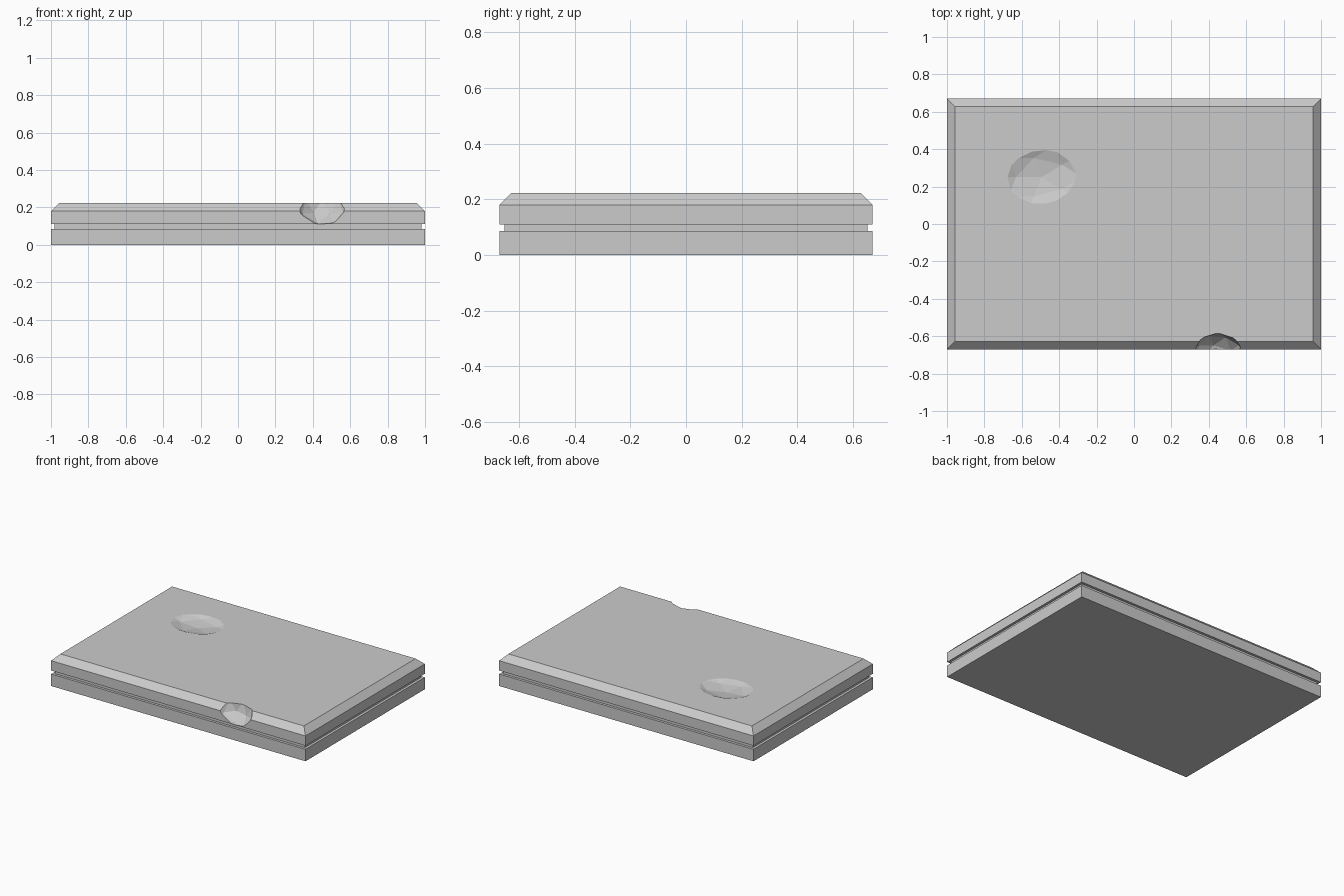
import bpy, bmesh, random
from mathutils import Vector

if "Cube" in bpy.data.objects:
    bpy.data.objects.remove(bpy.data.objects["Cube"])

random.seed(4)
HX, HY = 1.0, 0.67


def stepped_slab(name, profile):
    """Stack rectangular rings given as (inset, z) and cap both ends."""
    bm = bmesh.new()
    rings = []
    for inset, z in profile:
        x, y = HX - inset, HY - inset
        rings.append([bm.verts.new((sx * x, sy * y, z))
                      for sx, sy in ((-1, -1), (1, -1), (1, 1), (-1, 1))])
    for a, b in zip(rings, rings[1:]):
        for i in range(4):
            j = (i + 1) % 4
            bm.faces.new((a[i], a[j], b[j], b[i]))
    bm.faces.new(rings[0][::-1])
    bm.faces.new(rings[-1])
    mesh = bpy.data.meshes.new(name)
    bm.to_mesh(mesh)
    bm.free()
    obj = bpy.data.objects.new(name, mesh)
    bpy.context.collection.objects.link(obj)
    return obj


def carve(target, name, centre, radii, jitter):
    """Cut a faceted, slightly irregular hollow out of the target."""
    bm = bmesh.new()
    bmesh.ops.create_icosphere(bm, subdivisions=2, radius=1)
    for v in bm.verts:
        k = 1 + random.uniform(-jitter, jitter)
        v.co = Vector([c + r * k * p for c, r, p in zip(centre, radii, v.co)])
    mesh = bpy.data.meshes.new(name)
    bm.to_mesh(mesh)
    bm.free()
    cutter = bpy.data.objects.new(name, mesh)
    cutter.hide_render = True
    bpy.context.collection.objects.link(cutter)
    mod = target.modifiers.new(name, 'BOOLEAN')
    mod.operation = 'DIFFERENCE'
    mod.solver = 'EXACT'
    mod.object = cutter
    bpy.context.view_layer.objects.active = target
    bpy.ops.object.modifier_apply(modifier=name)
    bpy.data.objects.remove(cutter)


# Slab: base course, recessed groove, upper course, bevelled top
slab = stepped_slab("stone_slab", [
    (0, 0), (0, 0.085), (0.018, 0.085), (0.018, 0.11),
    (0, 0.11), (0, 0.18), (0.043, 0.223)])

# Worn hollow in the top and a chip on the front edge
carve(slab, "worn_hollow", (-0.495, 0.25, 0.278), (0.255, 0.21, 0.085), 0.03)
carve(slab, "edge_chip", (0.45, -0.72, 0.24), (0.155, 0.14, 0.145), 0.03)
